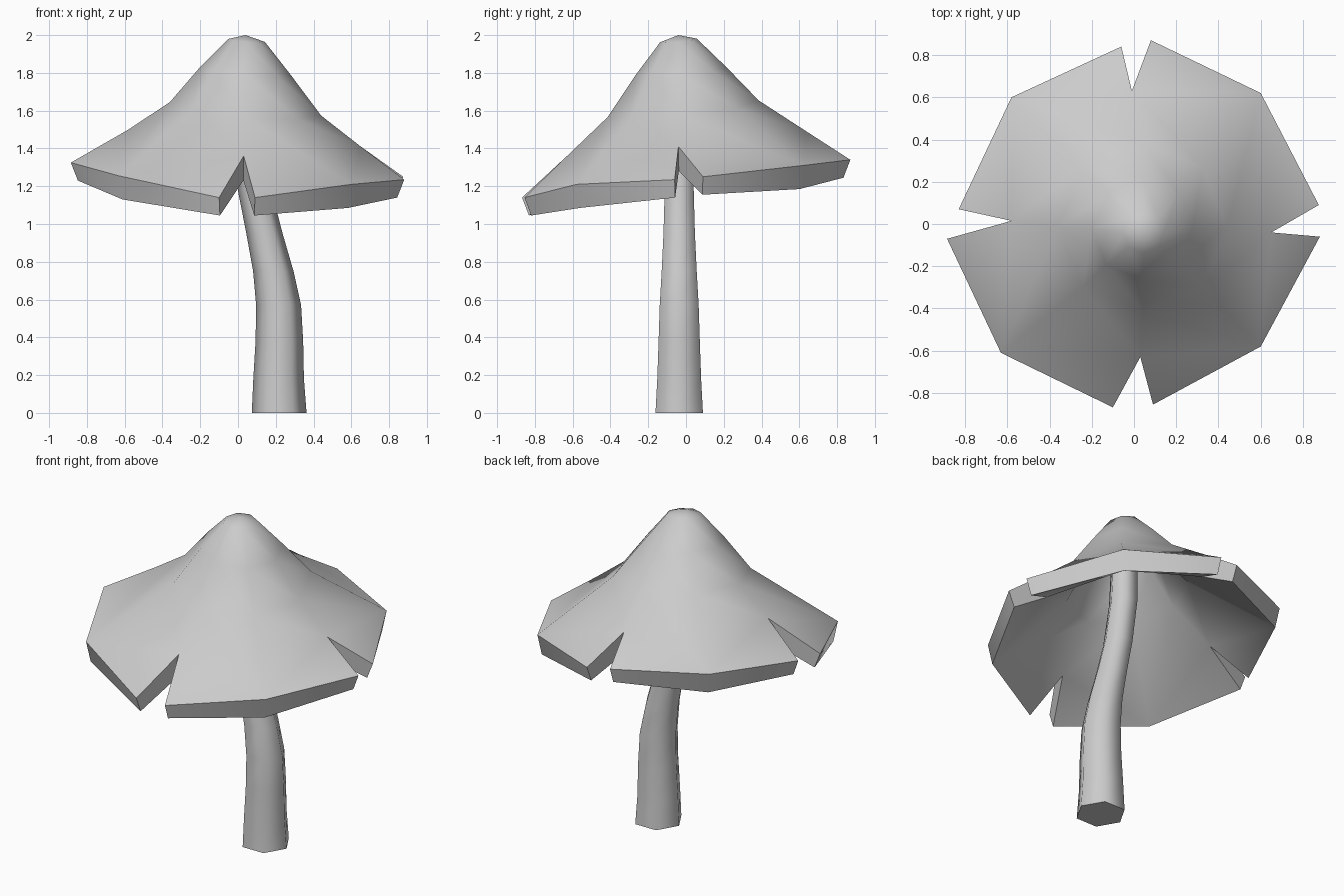
import bpy, bmesh
from math import cos, sin, pi, radians

if "Cube" in bpy.data.objects:
    bpy.data.objects.remove(bpy.data.objects["Cube"])


def finish(bm, name, angle):
    bmesh.ops.recalc_face_normals(bm, faces=bm.faces)
    me = bpy.data.meshes.new(name)
    bm.to_mesh(me)
    bm.free()
    ob = bpy.data.objects.new(name, me)
    bpy.context.collection.objects.link(ob)
    bpy.ops.object.select_all(action='DESELECT')
    ob.select_set(True)
    bpy.context.view_layer.objects.active = ob
    bpy.ops.object.shade_smooth_by_angle(angle=radians(angle))


def ring(bm, n, cx, cy, z, r, tx=0, ty=0):
    """Polygon ring whose height can tilt along x and y."""
    out = []
    for i in range(n):
        dx, dy = r * cos(2 * pi * i / n), r * sin(2 * pi * i / n)
        out.append(bm.verts.new((cx + dx, cy + dy, z + tx * dx + ty * dy)))
    return out


def bridge(bm, a, b):
    n = len(a)
    for i in range(n):
        bm.faces.new((a[i], a[(i + 1) % n], b[(i + 1) % n], b[i]))


# Cap rim: notch point, corner, diagonal, corner for each quadrant
RIM = [(.65, -.04, 1.41), (.875, .09, 1.25), (.60, .62, 1.31), (.08, .87, 1.34),
       (-.01, .63, 1.495), (-.06, .84, 1.355), (-.58, .60, 1.37), (-.83, .07, 1.32),
       (-.58, .015, 1.50), (-.885, -.07, 1.325), (-.63, -.61, 1.255), (-.10, -.868, 1.14),
       (.03, -.63, 1.36), (.09, -.855, 1.14), (.60, -.58, 1.21), (.88, -.06, 1.235)]


def lower(i, p):
    k, d = {0: (.95, .13), 2: (.97, .125)}.get(i % 4, (.958, .095))
    return p[0] * k, p[1] * k, p[2] - d


def shell(bm, apex, rings, rim_points):
    """Eight-sided cap surface from apex to notched rim."""
    top = bm.verts.new(apex)
    loops = [ring(bm, 8, *r) for r in rings]
    for j in range(8):
        bm.faces.new((top, loops[0][j], loops[0][(j + 1) % 8]))
    for a, b in zip(loops, loops[1:]):
        bridge(bm, a, b)
    rim = [bm.verts.new(p) for p in rim_points]
    mid = loops[-1]
    for j in range(8):
        a, b, c = rim[2 * j], rim[2 * j + 1], rim[(2 * j + 2) % 16]
        bm.faces.new((mid[j], a, c, mid[(j + 1) % 8]))
        bm.faces.new((a, b, c))
    return rim


# Cap: outer and inner shells joined by the rim wall
bm = bmesh.new()
outer = shell(bm, (.04, -.04, 2.0),
              [(.045, -.04, 1.972, .097, -.08, .10),
               (.04, -.025, 1.81, .24, -.09, .08),
               (.04, -.015, 1.61, .40, -.09, .11)], RIM)
inner = shell(bm, (.04, -.04, 1.89),
              [(.045, -.04, 1.87, .06, -.08, .10),
               (.04, -.025, 1.73, .175, -.09, .08),
               (.04, -.015, 1.515, .35, -.09, .11)],
              [lower(i, p) for i, p in enumerate(RIM)])
bridge(bm, outer, inner)
finish(bm, "mushroom_cap", 40)

# Stem: bent, tapering six-sided tube (centre x, z, radius)
bm = bmesh.new()
path = [(.218, 0, .145), (.215, .18, .134), (.219, .38, .126), (.215, .57, .119),
        (.187, .75, .107), (.14, .95, .096), (.09, 1.17, .089), (.05, 1.45, .086),
        (.04, 1.76, .08)]
loops = [ring(bm, 6, x, -.036, z, r) for x, z, r in path]
for a, b in zip(loops, loops[1:]):
    bridge(bm, a, b)
bm.faces.new(loops[0])
bm.faces.new(loops[-1])
finish(bm, "mushroom_stem", 65)
